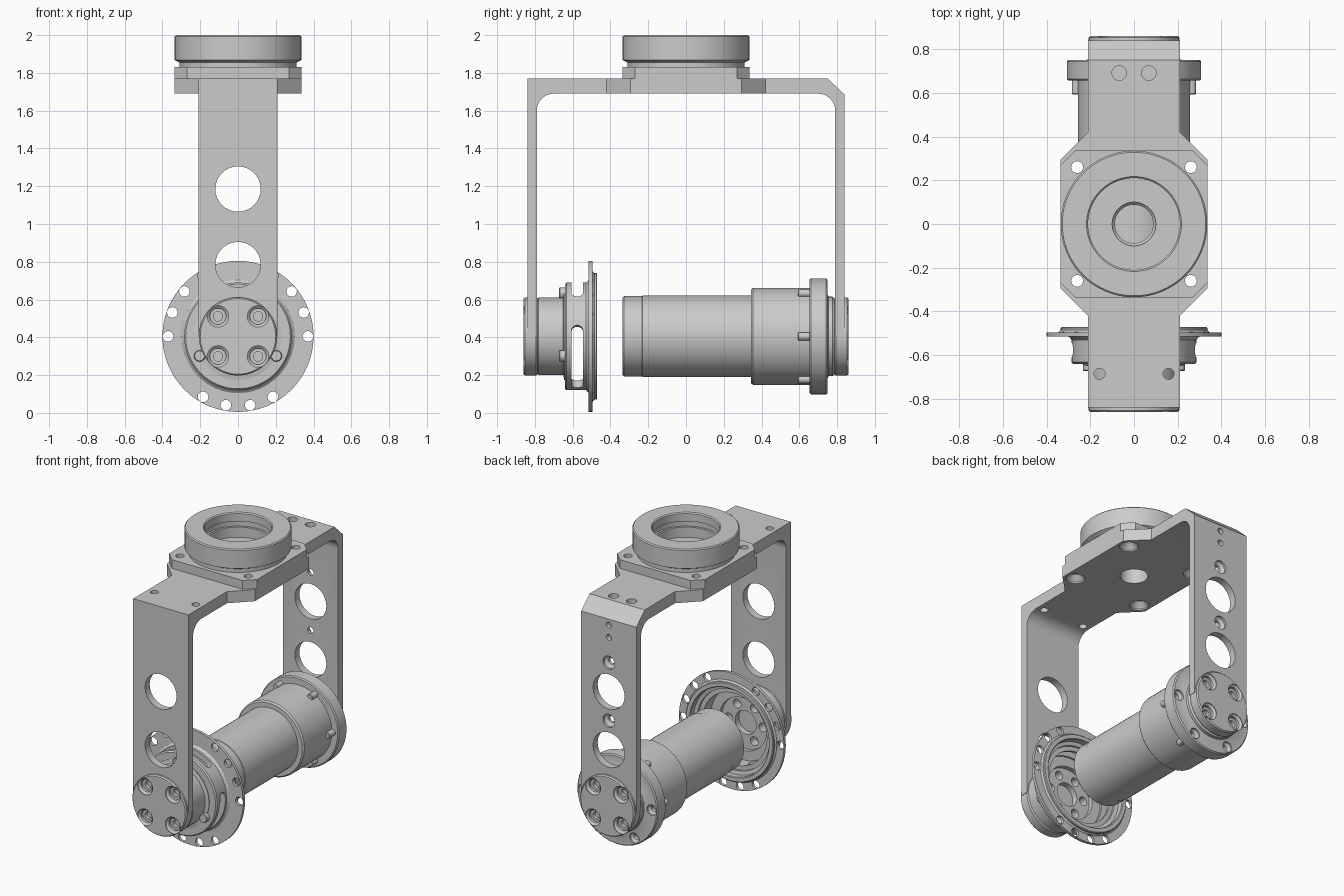
import bpy, bmesh
from math import sin, cos, pi, radians, sqrt

if "Cube" in bpy.data.objects:
    bpy.data.objects.remove(bpy.data.objects["Cube"])

AX = 0.405  # height of the tilt axis


def finish(bm, name):
    bmesh.ops.recalc_face_normals(bm, faces=bm.faces)
    me = bpy.data.meshes.new(name)
    bm.to_mesh(me)
    bm.free()
    ob = bpy.data.objects.new(name, me)
    bpy.context.collection.objects.link(ob)
    return ob


def turn(bm, profile, axis='Y', c=(0, AX), segs=64, closed=False):
    """Revolve (radius, position) points round Y (c = x, z) or Z (c = x, y)."""
    rings = []
    for r, t in profile:
        ring = []
        for i in range(segs):
            a = 2 * pi * i / segs
            u, v = c[0] + r * cos(a), c[1] + r * sin(a)
            ring.append(bm.verts.new((u, t, v) if axis == 'Y' else (u, v, t)))
        rings.append(ring)
    pairs = list(zip(rings, rings[1:]))
    if closed:
        pairs.append((rings[-1], rings[0]))
    else:
        bm.faces.new(rings[0])
        bm.faces.new(rings[-1])
    for p, q in pairs:
        for i in range(segs):
            j = (i + 1) % segs
            bm.faces.new((p[i], p[j], q[j], q[i]))


def lathe(name, profile, **kw):
    bm = bmesh.new()
    turn(bm, profile, **kw)
    return finish(bm, name)


def prism(name, pts, axis, a, b):
    """Extrude a (y, z) outline along X or an (x, y) outline along Z."""
    bm = bmesh.new()
    f = bm.faces.new([bm.verts.new((a, u, v) if axis == 'X' else (u, v, a)) for u, v in pts])
    g = bmesh.ops.extrude_face_region(bm, geom=[f])['geom']
    d = (b - a, 0, 0) if axis == 'X' else (0, 0, b - a)
    bmesh.ops.translate(bm, vec=d, verts=[e for e in g if isinstance(e, bmesh.types.BMVert)])
    return finish(bm, name)


def boolean(ob, cutter, op='DIFFERENCE'):
    m = ob.modifiers.new('cut', 'BOOLEAN')
    m.operation, m.object, m.solver = op, cutter, 'EXACT'
    bpy.context.view_layer.objects.active = ob
    bpy.ops.object.modifier_apply(modifier=m.name)
    bpy.data.objects.remove(cutter)


def drill(ob, holes):
    """holes: (axis, centre, profile) list."""
    bm = bmesh.new()
    for axis, c, prof in holes:
        turn(bm, prof, axis, c, 32)
    boolean(ob, finish(bm, 'cutter'))


def polar(r, deg):
    return r * cos(radians(deg)), AX + r * sin(radians(deg))


# U-shaped yoke: side profile trimmed by its plan outline
def fillet(s):
    return [(s * (0.70 + 0.09 * cos(pi / 16 * i)), 1.60 + 0.09 * sin(pi / 16 * i)) for i in range(9)]


side = ([(-0.84, AX), (-0.84, 1.77), (0.75, 1.77), (0.84, 1.685), (0.84, AX), (0.79, AX)]
        + fillet(1) + fillet(-1)[::-1] + [(-0.79, AX)])
yoke = prism('yoke', side, 'X', -0.4, 0.4)
half = [(0.21, -1), (0.21, -0.42), (0.335, -0.295), (0.335, 0.295), (0.21, 0.42), (0.21, 1)]
plan = half + [(-x, y) for x, y in half[::-1]]
boolean(yoke, prism('cutter', plan, 'Z', 0, 2.2), 'INTERSECT')

corners = [(sx * 0.26, sy * 0.26) for sx in (-1, 1) for sy in (-1, 1)]
holes = [('Y', (0, z), [(0.12, -1), (0.12, 1)]) for z in (1.185, 0.785)]
holes.append(('Y', (0, AX), [(0.2, -1), (0.2, 1)]))
holes += [('Y', (0, z), [(0.022, 0.7), (0.022, 0.81), (0.045, 0.825), (0.045, 0.9)]) for z in (1.385, 0.985)]
holes += [('Y', (0, z), [(0.02, 0.81), (0.02, 0.9)]) for z in (1.56, 1.645)]
holes += [('Z', c, [(0.06, 1.6), (0.06, 1.70), (0.027, 1.735), (0.027, 1.9)]) for c in corners]
holes += [('Z', (s * 0.068, 0.69), [(0.033, 1.72), (0.033, 1.9)]) for s in (-1, 1)]
holes += [('Z', (s * 0.158, -0.685), [(0.025, 1.6), (0.025, 1.9)]) for s in (-1, 1)]
holes.append(('Z', (0, 0), [(0.088, 1.6), (0.088, 1.9)]))
drill(yoke, holes)

# Adapter plate and bearing ring on top
q = [(0.335, -0.27), (0.335, 0.27), (0.27, 0.335)]
plate = prism('adapter_plate', q + [(-0.27, 0.335), (-0.335, 0.27), (-0.335, -0.27), (-0.27, -0.335),
                                    (0.27, -0.335)], 'Z', 1.77, 1.83)
drill(plate, [('Z', c, [(0.027, 1.7), (0.027, 1.9)]) for c in corners]
      + [('Z', (0, 0), [(0.088, 1.7), (0.088, 1.81), (0.1, 1.822), (0.1, 1.9)])])
lathe('bearing_ring', [(0.31, 1.83), (0.31, 1.855), (0.335, 1.868), (0.335, 1.993), (0.328, 2.0),
                       (0.217, 2.0), (0.21, 1.993), (0.21, 1.94), (0.225, 1.94), (0.225, 1.90),
                       (0.21, 1.90), (0.21, 1.83)], axis='Z', c=(0, 0), closed=True)

# Round caps at the arm ends, with four countersunk bolt holes each
for name, s in (('front_cap', -1), ('rear_cap', 1)):
    cap = lathe(name, [(0.2, s * 0.86), (0.207, s * 0.852), (0.207, s * 0.793), (0.2, s * 0.785)])
    drill(cap, [('Y', (x, AX + z), [(0.057, s * 0.9), (0.057, s * 0.855), (0.043, s * 0.843),
                                    (0.043, s * 0.825), (0.025, s * 0.825), (0.025, s * 0.80)])
                for x in (-0.106, 0.106) for z in (-0.106, 0.106)])

# Front housing: hub, hollow slotted cup and bolt flange
housing = lathe('front_housing', [
    (0.2, -0.785), (0.205, -0.78), (0.205, -0.65), (0.23, -0.645), (0.23, -0.64), (0.277, -0.64),
    (0.285, -0.632), (0.285, -0.53), (0.295, -0.518), (0.30, -0.515), (0.4, -0.515), (0.4, -0.495),
    (0.345, -0.495), (0.335, -0.485), (0.335, -0.475), (0.33, -0.47), (0.305, -0.47), (0.30, -0.475),
    (0.30, -0.51), (0.275, -0.515), (0.275, -0.53), (0.245, -0.53), (0.245, -0.62), (0.18, -0.62),
    (0.18, -0.65), (0.08, -0.65), (0.08, -0.69)])
holes = [('Y', polar(0.37, k * 120 + j * 20), [(0.028, -0.6), (0.028, -0.4)]) for k in range(3) for j in range(4)]
holes += [('Y', polar(0.13, 60 * k), [(0.03, -0.71), (0.03, -0.6)]) for k in range(6)]
drill(housing, holes)

# Three round-ended slots round the cup wall
bm = bmesh.new()
span, hw = radians(42), 0.031
steps = [0, 0.004, 0.01, 0.018, hw]
for mid in (90, 210, 330):
    offs = [-span + e / 0.285 for e in steps]
    offs += [-0.6 + 0.1 * i for i in range(13)] + [-o for o in offs[::-1]]
    prev = None
    for o in offs:
        d = min((span - abs(o)) * 0.285 / hw, 1)
        h = max(hw * sqrt(max(0, 1 - (1 - d) ** 2)), 0.006)
        a = radians(mid) + o
        sec = [bm.verts.new((r * cos(a), -0.576 + y, AX + r * sin(a)))
               for r, y in ((0.22, -h), (0.22, h), (0.32, h), (0.32, -h))]
        if prev:
            for i in range(4):
                bm.faces.new((prev[i], prev[(i + 1) % 4], sec[(i + 1) % 4], sec[i]))
        else:
            bm.faces.new(sec)
        prev = sec
    bm.faces.new(prev)
boolean(housing, finish(bm, 'cutter'))

# Screws on the cup shoulder
for k, deg in enumerate((-27, 207, 90)):
    lathe(f'shoulder_screw_{k + 1}', [(0.026, -0.672), (0.03, -0.668), (0.03, -0.63)],
          c=polar(0.228, deg), segs=24)

# Motor body, stepped, with rear clamp ring and neck
lathe('motor_body', [(0.205, -0.335), (0.213, -0.327), (0.213, -0.232), (0.216, -0.23), (0.216, 0.345),
                     (0.248, 0.345), (0.257, 0.355), (0.257, 0.67)])
clamp = lathe('clamp_ring', [(0.30, 0.655), (0.307, 0.662), (0.307, 0.742), (0.30, 0.75), (0.22, 0.75),
                             (0.21, 0.755), (0.21, 0.775), (0.2, 0.787)])
drill(clamp, [('Y', polar(0.263, 60 * k), [(0.02, 0.70), (0.02, 0.725), (0.036, 0.738), (0.036, 0.8)])
              for k in range(6)])
for k in range(6):
    lathe(f'clamp_screw_{k + 1}', [(0.018, 0.592), (0.021, 0.596), (0.021, 0.67)],
          c=polar(0.263, 60 * k), segs=24)

# Smooth shading with crisp edges
bpy.ops.object.select_all(action='SELECT')
bpy.context.view_layer.objects.active = yoke
bpy.ops.object.shade_smooth_by_angle(angle=radians(30))
